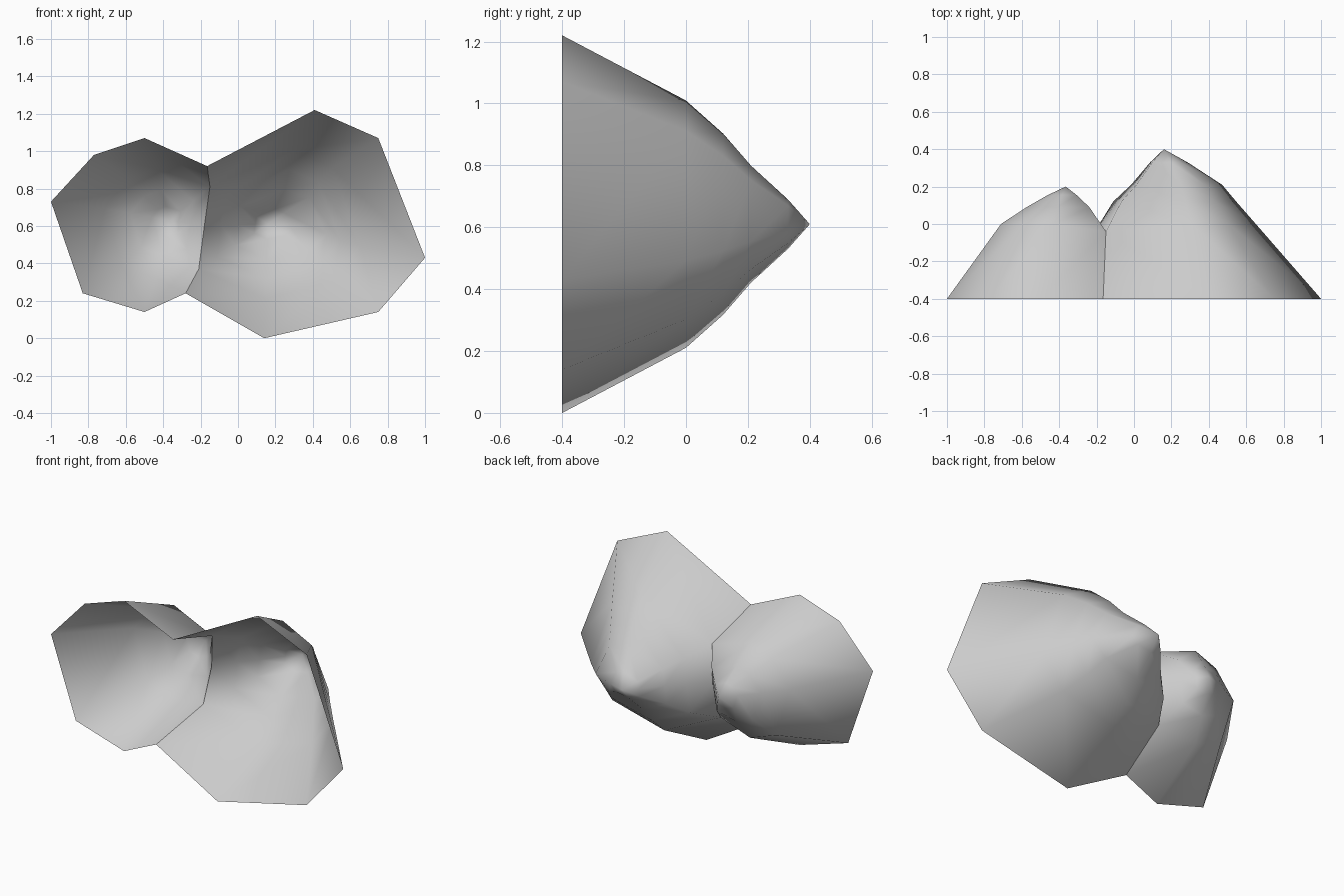
import bpy
import bmesh
from mathutils import Vector

cube = bpy.data.objects.get("Cube")
if cube:
    bpy.data.objects.remove(cube, do_unlink=True)

grey = bpy.data.materials.new("plain grey")
grey.use_nodes = True
colour = (0.6, 0.6, 0.6, 1)
grey.diffuse_color = colour
grey.node_tree.nodes["Principled BSDF"].inputs["Base Color"].default_value = colour

BASE = -0.4

# Valley shared by both mounds: its two foot points and its crest, top to bottom
feet = [Vector((-0.165, BASE, 0.92)), Vector((-0.28, BASE, 0.24))]
crest = [Vector(p) for p in ((-0.15, -0.04, 0.81), (-0.18, 0, 0.6), (-0.21, -0.04, 0.37))]


def mound(name, outline, apex, rings):
    """Open shell lofted to a peak; rings are (depth, width scale, height scale)."""
    bm = bmesh.new()
    apex = Vector(apex)
    first = rings[0][2]
    columns = []

    # Columns that climb from the valley crest
    for point, foot in zip(crest, (feet[0], None, feet[1])):
        column = [bm.verts.new(foot) if foot else None, bm.verts.new(point)]
        for depth, _, tall in rings[1:]:
            p = apex + (point - apex) * (tall / first)
            column.append(bm.verts.new((p.x, depth, p.z)))
        columns.append(column)

    # Columns that climb from the flat rim
    for x, z in outline:
        column = [bm.verts.new((x, BASE, z))]
        for depth, wide, tall in rings:
            column.append(bm.verts.new((apex.x + (x - apex.x) * wide, depth,
                                        apex.z + (z - apex.z) * tall)))
        columns.append(column)

    for a, b in zip(columns, columns[1:] + columns[:1]):
        for i in range(len(rings)):
            # The valley is open below its crest
            if i == 0 and a in columns[:2]:
                continue
            bm.faces.new((a[i], b[i], b[i + 1], a[i + 1]))

    # Close the peak and turn the faces outward
    bmesh.ops.remove_doubles(bm, verts=bm.verts, dist=0.0005)
    bm.normal_update()
    if sum(f.normal.y * f.calc_area() for f in bm.faces) < 0:
        bmesh.ops.reverse_faces(bm, faces=bm.faces)
    for f in bm.faces:
        f.smooth = True
    mesh = bpy.data.meshes.new(name)
    bm.to_mesh(mesh)
    bm.free()
    mesh.materials.append(grey)
    bpy.context.collection.objects.link(bpy.data.objects.new(name, mesh))


# Tall mound on the left side
mound("large_mound",
      [(0.14, 0), (0.75, 0.14), (1, 0.43), (0.75, 1.07), (0.41, 1.22)],
      (0.16, 0.4, 0.61),
      [(0, 0.585, 0.655), (0.12, 0.46, 0.48), (0.21, 0.37, 0.31),
       (0.33, 0.15, 0.13), (0.4, 0, 0)])

# Low mound on the right side
mound("small_mound",
      [(-0.5, 0.14), (-0.83, 0.24), (-1, 0.73), (-0.77, 0.98), (-0.5, 1.07)],
      (-0.365, 0.2, 0.63),
      [(0, 0.545, 0.63), (0.09, 0.33, 0.37), (0.155, 0.15, 0.17), (0.2, 0, 0)])
